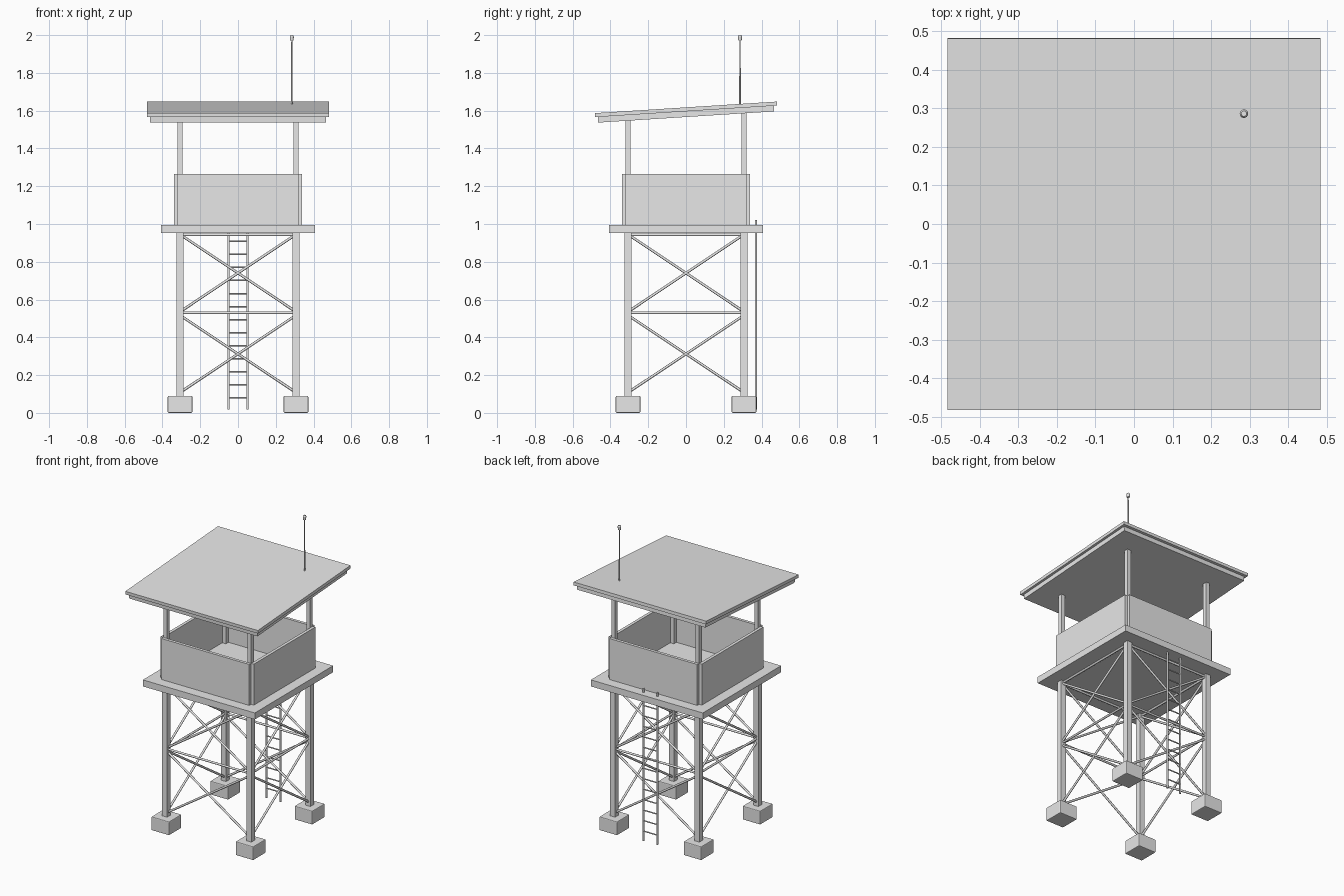
import bpy
import math
from mathutils import Vector

cube = bpy.data.objects.get("Cube")
if cube:
    bpy.data.objects.remove(cube, do_unlink=True)

grey = bpy.data.materials.new("plain_grey")
grey.use_nodes = True
grey.diffuse_color = (0.8, 0.8, 0.8, 1)
grey.node_tree.nodes["Principled BSDF"].inputs["Base Color"].default_value = (0.8, 0.8, 0.8, 1)


def finish(name):
    ob = bpy.context.object
    ob.name = name
    ob.data.materials.append(grey)
    return ob


def box(name, centre, size, tilt=0, bevel=0):
    bpy.ops.mesh.primitive_cube_add(size=1, location=centre, rotation=(tilt, 0, 0))
    ob = finish(name)
    ob.scale = size
    if bevel:
        bpy.ops.object.transform_apply(location=False, rotation=False, scale=True)
        mod = ob.modifiers.new("soft_edges", "BEVEL")
        mod.width = bevel
        mod.segments = 2
    return ob


def rod(name, start, end, r1, r2=None, sides=8):
    a, b = Vector(start), Vector(end)
    bpy.ops.mesh.primitive_cone_add(
        vertices=sides, radius1=r1, radius2=r1 if r2 is None else r2,
        depth=(b - a).length, location=(a + b) / 2,
        rotation=(b - a).to_track_quat("Z", "Y").to_euler())
    ob = finish(name)
    bpy.ops.object.shade_smooth_by_angle(angle=math.radians(50))
    return ob


LEG = 0.307            # leg offset from the centre
DECK = 0.995           # platform top
TILT = math.atan(0.0635)

# Footings, legs and the posts that carry the roof
for side, sx in (("left", 1), ("right", -1)):
    for end, sy in (("front", -1), ("back", 1)):
        x, y = sx * LEG, sy * LEG
        tag = f"{end}_{side}"
        box(f"footing_{tag}", (x, y, 0.045), (0.13, 0.13, 0.09), bevel=0.005)
        box(f"leg_{tag}", (x, y, 0.52), (0.036, 0.036, 0.88))
        top = 1.575 + 0.0635 * y
        box(f"roof_post_{tag}", (x, y, (DECK + top) / 2), (0.027, 0.027, top - DECK))

# Platform
box("platform", (0, 0, 0.9735), (0.816, 0.816, 0.043))

# Parapet walls and bracing on each of the four sides
for i, side in enumerate(("front", "left", "back", "right")):
    angle = i * math.pi / 2
    c, s = round(math.cos(angle)), round(math.sin(angle))

    def turn(u, v, z):
        return (u * c - v * s, u * s + v * c, z)

    wall = box(f"wall_{side}", turn(0, -0.33, 1.13), (0.64, 0.02, 0.27))
    wall.rotation_euler.z = angle
    for z in (0.53, 0.943):
        rod(f"rail_{side}", turn(-LEG, -LEG, z), turn(LEG, -LEG, z), 0.007)
    for low, high in ((0.108, 0.517), (0.535, 0.945)):
        for d in (-1, 1):
            rod(f"brace_{side}", turn(-d * LEG, -LEG, low), turn(d * LEG, -LEG, high), 0.007)

# Ladder at the back
for x in (-0.05, 0.05):
    rod("ladder_rail", (x, 0.37, 0.017), (x, 0.37, 1.02), 0.006)
for n in range(14):
    z = 0.08 + n * 0.069
    rod("ladder_rung", (-0.05, 0.37, z), (0.05, 0.37, z), 0.004)

# Sloping roof: wide sheet over a narrower slab
box("roof_sheet", (0, 0, 1.607), (0.966, 0.966, 0.021), TILT)
box("roof_slab", (0, 0, 1.582), (0.934, 0.934, 0.031), TILT)

# Antenna with a small beacon
rod("antenna", (0.285, 0.286, 1.62), (0.285, 0.286, 1.98), 0.005, 0.003)
rod("beacon", (0.285, 0.286, 1.972), (0.285, 0.286, 1.992), 0.009, 0.011, 16)
rod("beacon_cap", (0.285, 0.286, 1.992), (0.285, 0.286, 2.0), 0.011, 0.007, 16)
